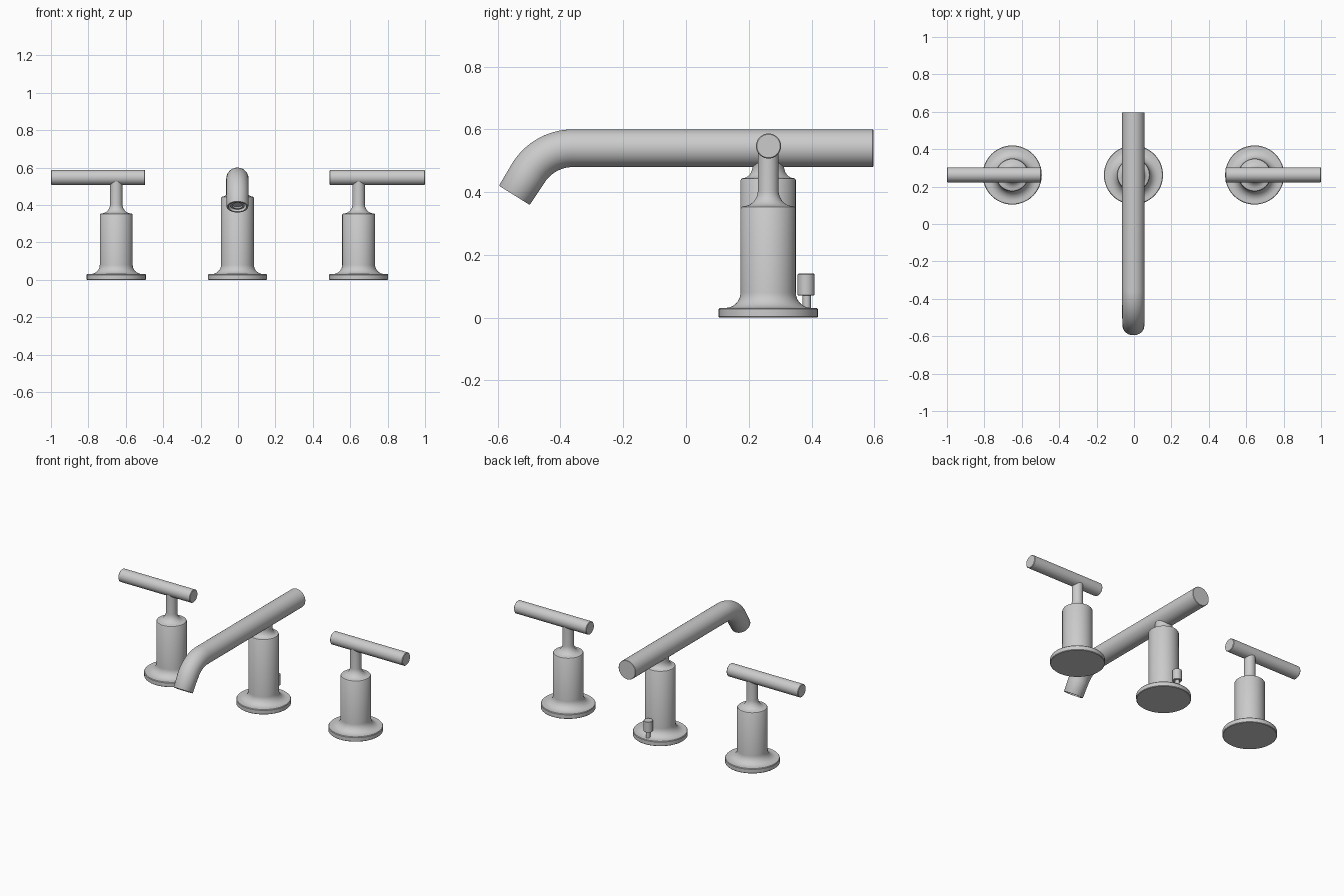
import bpy, bmesh
from math import sin, cos, pi, radians
from mathutils import Vector

if "Cube" in bpy.data.objects:
    bpy.data.objects.remove(bpy.data.objects["Cube"])

Y0 = 0.262       # common depth of the three pedestals
XC = -0.003      # spout centre line


def finish(name, bm):
    bmesh.ops.recalc_face_normals(bm, faces=bm.faces)
    mesh = bpy.data.meshes.new(name)
    bm.to_mesh(mesh)
    bm.free()
    ob = bpy.data.objects.new(name, mesh)
    bpy.context.collection.objects.link(ob)
    bpy.ops.object.select_all(action='DESELECT')
    ob.select_set(True)
    bpy.context.view_layer.objects.active = ob
    bpy.ops.object.shade_smooth_by_angle(angle=radians(35))
    return ob


def loft(name, rings, segs=48):
    """Skin circles given as (centre, u axis, v axis, radius), capping both ends."""
    bm = bmesh.new()
    loops = []
    for c, u, v, r in rings:
        loops.append([bm.verts.new(Vector(c) + r * (cos(a) * Vector(u) + sin(a) * Vector(v)))
                      for a in (2 * pi * i / segs for i in range(segs))])
    for a, b in zip(loops, loops[1:]):
        for i in range(segs):
            j = (i + 1) % segs
            bm.faces.new((a[i], a[j], b[j], b[i]))
    bm.faces.new(loops[0])
    bm.faces.new(loops[-1])
    return finish(name, bm)


def lathe(name, x, y, profile, segs=48):
    return loft(name, [((x, y, z), (1, 0, 0), (0, 1, 0), r) for r, z in profile], segs)


def fillet(r0, z0, r1, z1, steps=8, start_flat=True):
    """Concave quarter curve from wide (r0, z0) up to narrow (r1, z1)."""
    return [(r1 + (r0 - r1) * (1 - sin(t)), z0 + (z1 - z0) * (1 - cos(t)))
            for t in (pi / 2 * i / steps for i in range(steps + 1))]


# flange and flared foot shared by all pedestals
FOOT = [(0.155, 0.0), (0.158, 0.003), (0.158, 0.027), (0.155, 0.031)] + fillet(0.138, 0.031, 0.088, 0.08)

# two handles: pedestal with neck, and a lever bar pointing outwards
for side, s, x in (("left", -1, -0.651), ("right", 1, 0.645)):
    lathe(side + "_handle_pedestal", x, Y0, FOOT + [(0.088, 0.348), (0.085, 0.353)]
          + fillet(0.080, 0.355, 0.033, 0.405) + [(0.033, 0.54)])
    inner, outer = x - s * 0.155, s
    bar = [(inner, 0.037), (inner + s * 0.003, 0.040), (outer - s * 0.003, 0.040), (outer, 0.037)]
    loft(side + "_handle_lever", [((px, Y0 + 0.001, 0.547), (0, 1, 0), (0, 0, 1), r) for px, r in bar])

# spout pedestal, taller, with a short neck running into the tube
lathe("spout_pedestal", XC, Y0, FOOT + [(0.088, 0.438), (0.085, 0.443)]
      + fillet(0.080, 0.445, 0.050, 0.485) + [(0.050, 0.53)])

# spout tube: straight run, downward bend, hollow mouth
R, BEND, R_TUBE, LEN = 0.168, radians(58), 0.060, 0.084
path = [(0.597, 0.54, 0, R_TUBE - 0.002), (0.595, 0.54, 0, R_TUBE)]
for i in range(17):
    a = BEND * i / 16
    path.append((-0.36 - R * sin(a), 0.54 - R * (1 - cos(a)), a, R_TUBE))
ey, ez = path[-1][0], path[-1][1]
MOUTH = ((LEN - 0.003, 0.058), (LEN, 0.056), (LEN, 0.048), (LEN - 0.035, 0.046))
for d, r in MOUTH:
    path.append((ey - d * cos(BEND), ez - d * sin(BEND), BEND, r))
loft("spout_tube", [((XC, y, z), (1, 0, 0), (0, sin(a), -cos(a)), r) for y, z, a, r in path])

# aerator nozzle inside the mouth
loft("spout_aerator", [((XC, ey - d * cos(BEND), ez - d * sin(BEND)), (1, 0, 0),
                        (0, sin(BEND), -cos(BEND)), r)
                       for d, r in ((0.045, 0.038), (LEN - 0.008, 0.038), (LEN - 0.008, 0.028),
                                    (LEN - 0.016, 0.026))], 32)

# drain lift rod and knob behind the spout pedestal
lathe("lift_rod", XC, 0.385, [(0.013, 0.02), (0.013, 0.08)], 24)
lathe("lift_knob", XC, 0.383, [(0.025, 0.071), (0.027, 0.073), (0.027, 0.138), (0.025, 0.14)], 32)
